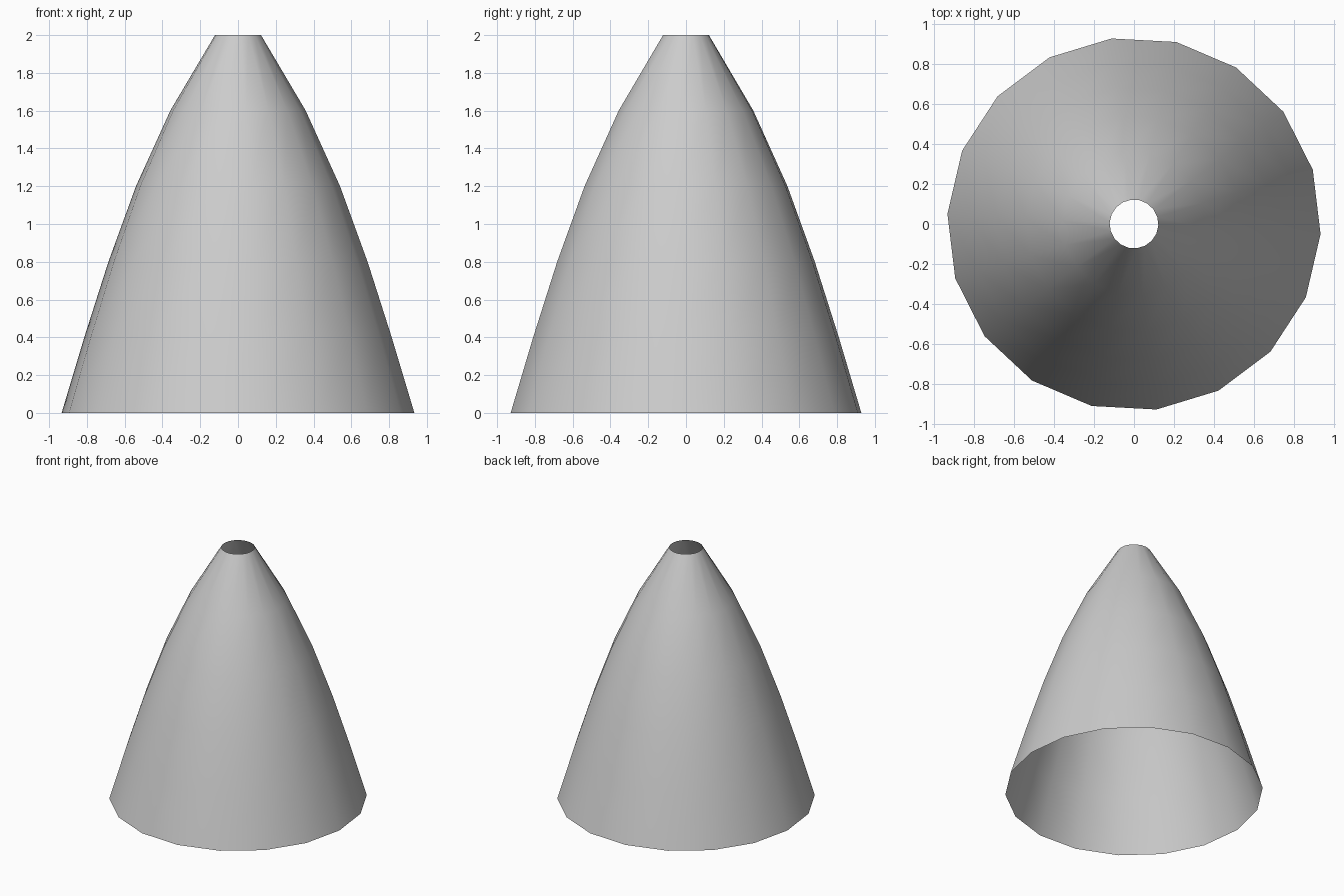
import bpy, bmesh
from math import cos, sin, pi, radians

if "Cube" in bpy.data.objects:
    bpy.data.objects.remove(bpy.data.objects["Cube"])

SIDES = 18
START = radians(-3.1)
# shell profile: radius at each height
PROFILE = [(0.935, 0.0), (0.815, 0.4), (0.687, 0.8),
           (0.541, 1.2), (0.359, 1.6), (0.122, 2.0)]


def ring(bm, radius, z):
    return [bm.verts.new((radius * cos(START + 2 * pi * i / SIDES),
                          radius * sin(START + 2 * pi * i / SIDES), z))
            for i in range(SIDES)]


# open tapered shell, single-walled with both ends open
bm = bmesh.new()
rings = [ring(bm, r, z) for r, z in PROFILE]
for low, high in zip(rings, rings[1:]):
    for i in range(SIDES):
        j = (i + 1) % SIDES
        face = bm.faces.new((low[i], low[j], high[j], high[i]))
        face.smooth = True

mesh = bpy.data.meshes.new("tapered_shell")
bm.to_mesh(mesh)
bm.free()
shell = bpy.data.objects.new("tapered_shell", mesh)
bpy.context.collection.objects.link(shell)
